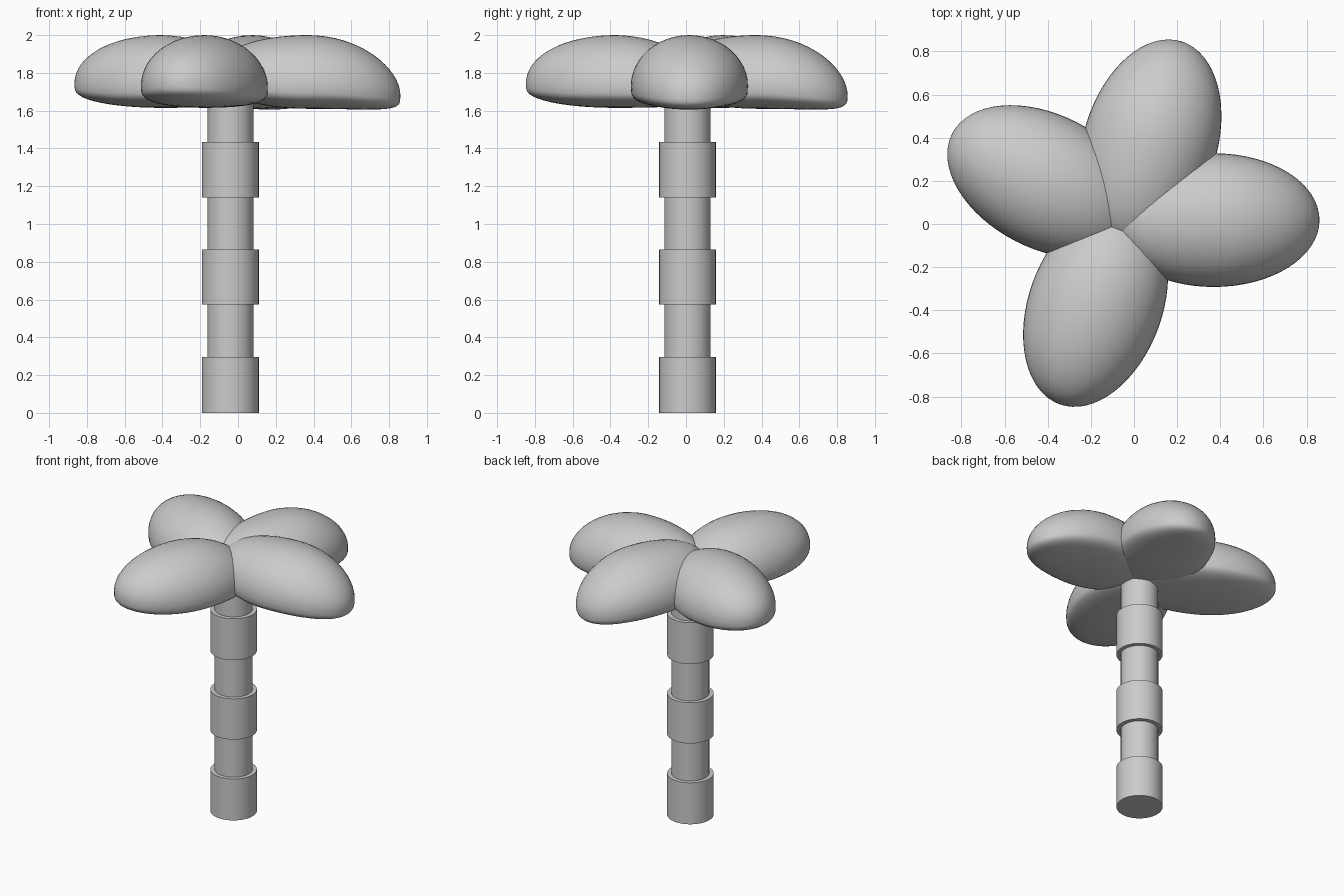
import bpy, bmesh, math
from mathutils import Matrix, Vector

if "Cube" in bpy.data.objects:
    bpy.data.objects.remove(bpy.data.objects["Cube"])

AX, AY = -0.04, 0.008  # trunk axis


def finish(bm, name, angle):
    mesh = bpy.data.meshes.new(name)
    bmesh.ops.recalc_face_normals(bm, faces=bm.faces)
    bm.to_mesh(mesh)
    bm.free()
    ob = bpy.data.objects.new(name, mesh)
    bpy.context.collection.objects.link(ob)
    bpy.ops.object.select_all(action='DESELECT')
    ob.select_set(True)
    bpy.context.view_layer.objects.active = ob
    bpy.ops.object.shade_smooth_by_angle(angle=math.radians(angle))
    return ob


def trunk_ring(name, z0, z1, r):
    bm = bmesh.new()
    bmesh.ops.create_cone(bm, cap_ends=True, segments=48, radius1=r, radius2=r,
                          depth=z1 - z0,
                          matrix=Matrix.Translation((AX, AY, (z0 + z1) / 2)))
    finish(bm, name, 40)


def leaf(name, cx, cy, angle, zc, low, tilt):
    """Egg-shaped leaf: domed top, flattened underside, tip bent up or down."""
    bm = bmesh.new()
    bmesh.ops.create_uvsphere(bm, u_segments=48, v_segments=32, radius=1,
                              matrix=Matrix.Rotation(math.pi / 2, 4, 'Y'))
    rot = Matrix.Rotation(math.radians(angle), 3, 'Z')
    for v in bm.verts:
        u, s, w = v.co
        h = (2.0 - zc) * w if w > 0 else -low * abs(w) ** 0.55
        z = max(zc + h + tilt * u * abs(u), 1.607)
        v.co = rot @ Vector((0.49 * u, 0.31 * s, z)) + Vector((cx, cy, 0))
    finish(bm, name, 60)


# Trunk: alternating wide and narrow rings
levels = [0, 0.295, 0.575, 0.865, 1.14, 1.435, 1.72]
for i in range(6):
    trunk_ring(f"trunk_ring_{i + 1}", levels[i], levels[i + 1],
               0.122 if i % 2 else 0.15)

# Crown leaves: centre, heading, mid height, underside depth, tip bend
leaf("leaf_right", 0.37, 0.018, 0, 1.73, 0.12, -0.05)
leaf("leaf_back", 0.076, 0.378, 73, 1.73, 0.12, -0.05)
leaf("leaf_left", -0.407, 0.196, 153, 1.725, 0.11, 0.02)
leaf("leaf_front", -0.178, -0.375, 250, 1.725, 0.11, 0.02)
